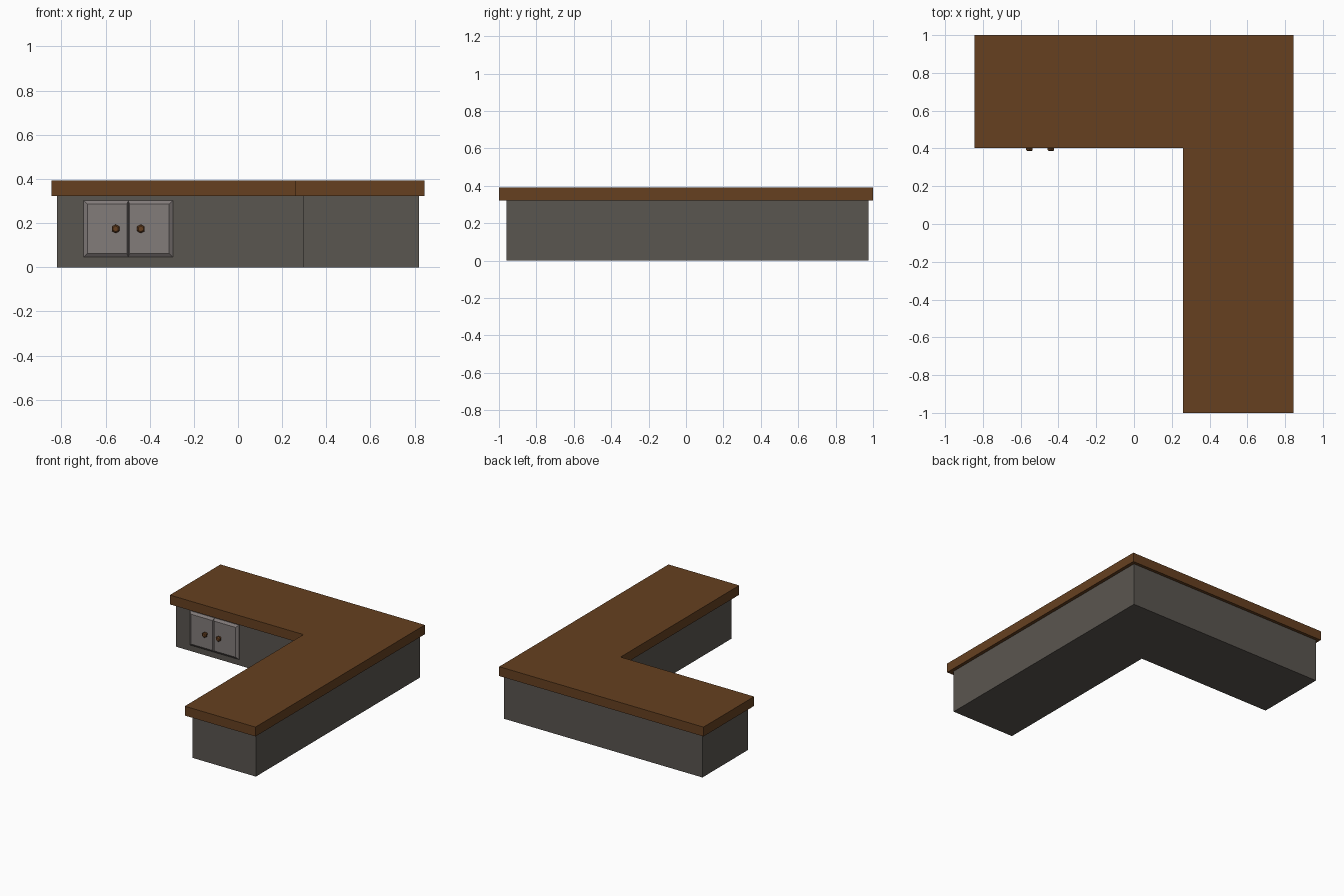
import bpy, bmesh, math
from mathutils import Matrix

if "Cube" in bpy.data.objects:
    bpy.data.objects.remove(bpy.data.objects["Cube"])


def material(name, rgb):
    m = bpy.data.materials.new(name)
    m.diffuse_color = (*rgb, 1)
    m.use_nodes = True
    m.node_tree.nodes["Principled BSDF"].inputs["Base Color"].default_value = m.diffuse_color
    return m


WOOD = material("brown wood", (0.133, 0.051, 0.0145))
STONE = material("grey cabinet", (0.102, 0.092, 0.080))
DOOR = material("light grey door", (0.225, 0.200, 0.195))


def finish(name, bm, mat):
    bmesh.ops.recalc_face_normals(bm, faces=bm.faces[:])
    me = bpy.data.meshes.new(name)
    bm.to_mesh(me)
    bm.free()
    me.materials.append(mat)
    ob = bpy.data.objects.new(name, me)
    bpy.context.collection.objects.link(ob)
    return ob


def l_prism(name, x0, x1, y0, y1, inner_x, inner_y, z0, z1, mat):
    """Extruded L: back wing plus right wing."""
    bm = bmesh.new()
    pts = [(inner_x, y0), (x1, y0), (x1, y1), (x0, y1), (x0, inner_y), (inner_x, inner_y)]
    face = bm.faces.new([bm.verts.new((x, y, z0)) for x, y in pts])
    ext = bmesh.ops.extrude_face_region(bm, geom=[face], use_keep_orig=True)
    top = [g for g in ext["geom"] if isinstance(g, bmesh.types.BMVert)]
    bmesh.ops.translate(bm, verts=top, vec=(0, 0, z1 - z0))
    return finish(name, bm, mat)


FRONT = 0.436  # cabinet front of the back wing

# Cabinet body and overhanging counter
l_prism("cabinet_body", -0.82, 0.82, -0.96, 0.977, 0.295, FRONT, 0, 0.322, STONE)
l_prism("countertop", -0.845, 0.845, -1, 1, 0.26, 0.402, 0.322, 0.392, WOOD)


# Door with chamfered front edges
def door(name, x0, x1, z0, z1):
    bm = bmesh.new()
    rings = []
    for y, dx, dz in ((FRONT + 0.005, 0, 0), (FRONT - 0.005, 0, 0), (FRONT - 0.018, 0.018, 0.017)):
        rings.append([bm.verts.new(p) for p in (
            (x0 + dx * (x0 < -0.6), y, z0 + dz), (x1 - dx * (x1 > -0.4), y, z0 + dz),
            (x1 - dx * (x1 > -0.4), y, z1 - dz), (x0 + dx * (x0 < -0.6), y, z1 - dz))])
    # small chamfer along the meeting edge
    for v in rings[2]:
        if abs(v.co.x + 0.497) < 0.01:
            v.co.x += -0.006 if x0 < -0.6 else 0.006
    bm.faces.new(rings[0])
    bm.faces.new(rings[2])
    for a, b in zip(rings, rings[1:]):
        for i in range(4):
            j = (i + 1) % 4
            bm.faces.new((a[i], a[j], b[j], b[i]))
    return finish(name, bm, DOOR)


# Six-sided knob: narrow neck, wide bevelled head
def knob(name, x, z):
    bm = bmesh.new()
    profile = [(FRONT - 0.015, 0.010), (0.405, 0.010), (0.401, 0.020), (0.392, 0.020), (0.386, 0.013)]
    rings = [[bm.verts.new((x + r * math.sin(i * math.pi / 3), y, z + r * math.cos(i * math.pi / 3)))
              for i in range(6)] for y, r in profile]
    bm.faces.new(rings[0])
    bm.faces.new(rings[-1])
    for a, b in zip(rings, rings[1:]):
        for i in range(6):
            j = (i + 1) % 6
            bm.faces.new((a[i], a[j], b[j], b[i]))
    return finish(name, bm, WOOD)


door("left_door", -0.70, -0.497, 0.046, 0.303)
door("right_door", -0.497, -0.294, 0.046, 0.303)
knob("left_knob", -0.554, 0.174)
knob("right_knob", -0.440, 0.174)
